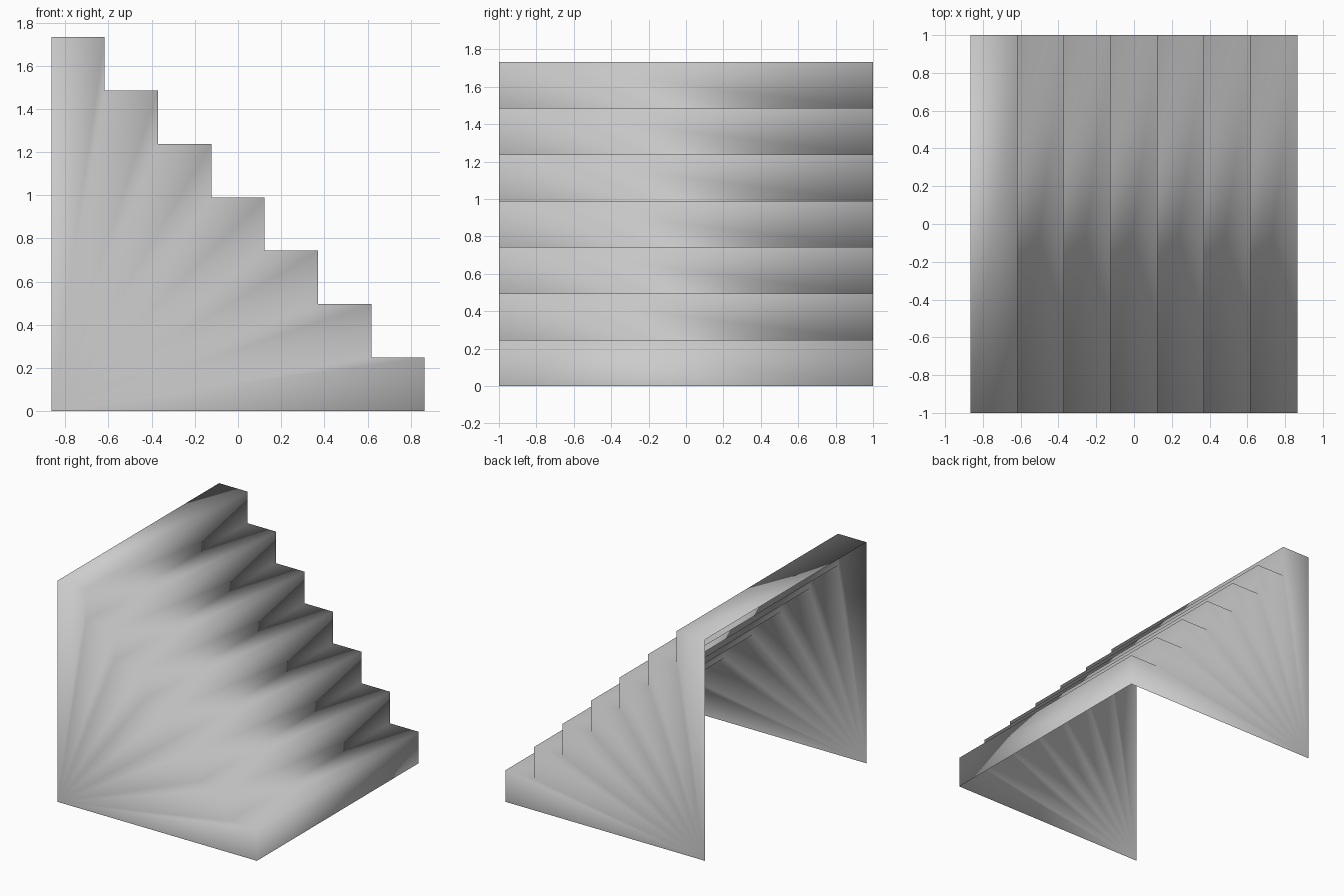
import bpy
import bmesh

STEPS = 7
RUN = 0.247        # tread depth
RISE = 0.2476      # riser height
HALF_WIDTH = 1.0
LEFT = -STEPS * RUN / 2

if "Cube" in bpy.data.objects:
    bpy.data.objects.remove(bpy.data.objects["Cube"], do_unlink=True)

# Plain grey material
grey = bpy.data.materials.new("plain_grey")
grey.use_nodes = True
colour = (0.6, 0.6, 0.6, 1)
grey.diffuse_color = colour
grey.node_tree.nodes["Principled BSDF"].inputs["Base Color"].default_value = colour

# Stepped outline, from the tall end down to the floor
outline = [(LEFT, STEPS * RISE)]
for i in range(STEPS):
    x = LEFT + (i + 1) * RUN
    outline.append((x, (STEPS - i) * RISE))
    outline.append((x, (STEPS - i - 1) * RISE))

bm = bmesh.new()


def outline_row(y):
    return [bm.verts.new((x, y, z)) for x, z in outline]


front = outline_row(-HALF_WIDTH)
back = outline_row(HALF_WIDTH)

# Treads and risers, one open skin
for i in range(len(outline) - 1):
    bm.faces.new((front[i], front[i + 1], back[i + 1], back[i]))

# Side walls, fanned from the lower tall corner; rear and underside stay open
for row, y in ((front, -HALF_WIDTH), (back, HALF_WIDTH)):
    corner = bm.verts.new((LEFT, y, 0))
    for a, b in zip(row, row[1:]):
        bm.faces.new((corner, b, a) if y < 0 else (corner, a, b))

# Soft shading runs across every edge
for face in bm.faces:
    face.smooth = True

mesh = bpy.data.meshes.new("staircase")
bm.to_mesh(mesh)
bm.free()
mesh.materials.append(grey)
staircase = bpy.data.objects.new("staircase", mesh)
bpy.context.collection.objects.link(staircase)
